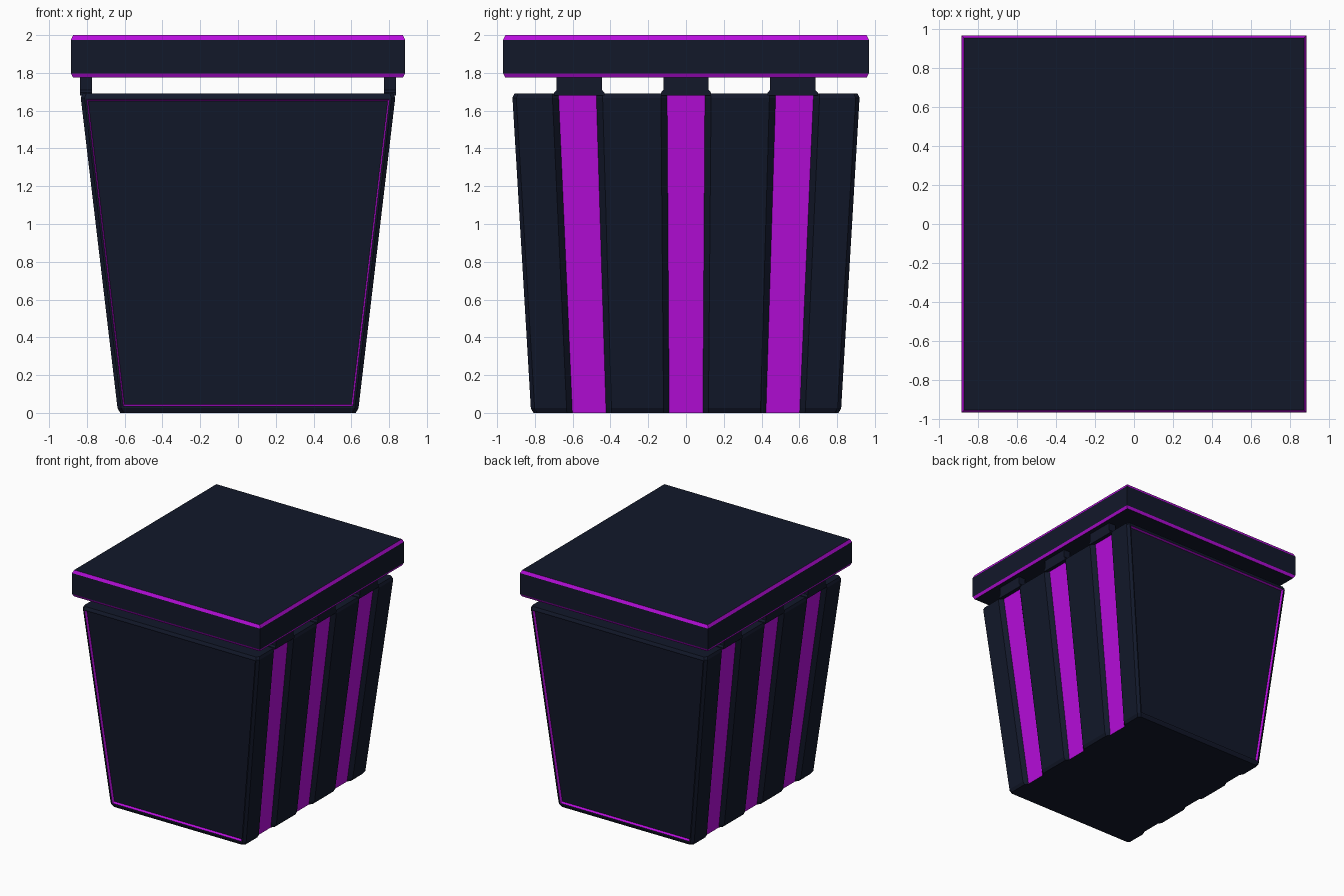
import bpy, bmesh

if "Cube" in bpy.data.objects:
    bpy.data.objects.remove(bpy.data.objects["Cube"])


def material(name, rgb):
    m = bpy.data.materials.new(name)
    m.diffuse_color = (*rgb, 1)
    m.use_nodes = True
    m.node_tree.nodes["Principled BSDF"].inputs["Base Color"].default_value = m.diffuse_color
    return m


DARK = material("dark_navy", (0.006, 0.009, 0.023))
GLOW = material("purple", (0.48, 0.004, 0.72))


def loft(name, rings, finish=None):
    """Skin a stack of (z, [(x, y), ...]) rings with end caps."""
    bm = bmesh.new()
    rows = [[bm.verts.new((x, y, z)) for x, y in pts] for z, pts in rings]
    n = len(rows[0])
    bands = []
    for a, b in zip(rows, rows[1:]):
        bands.append([bm.faces.new((a[i], a[(i + 1) % n], b[(i + 1) % n], b[i]))
                      for i in range(n)])
    bm.faces.new(rows[0][::-1])
    bm.faces.new(rows[-1])
    bm.normal_update()
    if finish:
        finish(bm, bands)
    me = bpy.data.meshes.new(name)
    bm.to_mesh(me)
    bm.free()
    me.materials.append(DARK)
    me.materials.append(GLOW)
    ob = bpy.data.objects.new(name, me)
    bpy.context.collection.objects.link(ob)
    return ob


def rect(x0, x1, y0, y1):
    return [(x0, y0), (x1, y0), (x1, y1), (x0, y1)]


# Tapered body: chamfered outline with three grooves on each side
def body_ring(z, shrink=0.0):
    t = z / 1.69
    hx, hy = 0.635 + 0.2 * t, 0.82 + 0.10 * t
    s = hy / 0.92
    outer, floor = hx - shrink, hx - 0.03
    c = 0.02
    right = [(outer - c, -hy + shrink), (outer, -hy + shrink + c)]
    for yc in (-0.575, 0.0, 0.575):
        right += [(outer, (yc - 0.133) * s), (floor, (yc - 0.1) * s),
                  (floor, (yc + 0.1) * s), (outer, (yc + 0.133) * s)]
    right += [(outer, hy - shrink - c), (outer - c, hy - shrink)]
    return z, right + [(-x, -y) for x, y in right]


def finish_body(bm, bands):
    half = len(bands[0]) // 2
    # purple groove floors
    for band in bands:
        for k in (3, 7, 11):
            for i in (k, k + half):
                band[i].material_index = 1
    # recessed front and back panels with purple walls
    for i in (half - 1, 2 * half - 1):
        face = bands[1][i]
        bmesh.ops.inset_individual(bm, faces=[face], thickness=0.014)
        walls = bmesh.ops.inset_individual(bm, faces=[face], thickness=0.012,
                                           depth=-0.018)["faces"]
        for f in walls:
            f.material_index = 1
        face.material_index = 0


loft("body", [body_ring(0.0, 0.012), body_ring(0.025),
              body_ring(1.668), body_ring(1.69, 0.012)], finish_body)

# Short posts holding the lid above the body
for side in (-1, 1):
    for i, yc in enumerate((-0.565, 0.0, 0.565)):
        def post(z, g):
            xs = sorted((side * 0.772, side * 0.836))
            return z, rect(*xs, yc - 0.12 - g, yc + 0.12 + g)
        loft(f"post_{'left' if side < 0 else 'right'}_{i + 1}",
             [post(1.68, 0.013), post(1.695, 0.013), post(1.71, 0), post(1.79, 0)])


# Lid slab with purple chamfered edges
def lid_ring(z, d):
    return z, rect(-0.885 + d, 0.885 - d, -0.968 + d, 0.968 - d)


def finish_lid(bm, bands):
    for f in bands[0] + bands[2]:
        f.material_index = 1


loft("lid", [lid_ring(1.775, 0.012), lid_ring(1.797, 0),
             lid_ring(1.975, 0), lid_ring(2.0, 0.012)], finish_lid)
